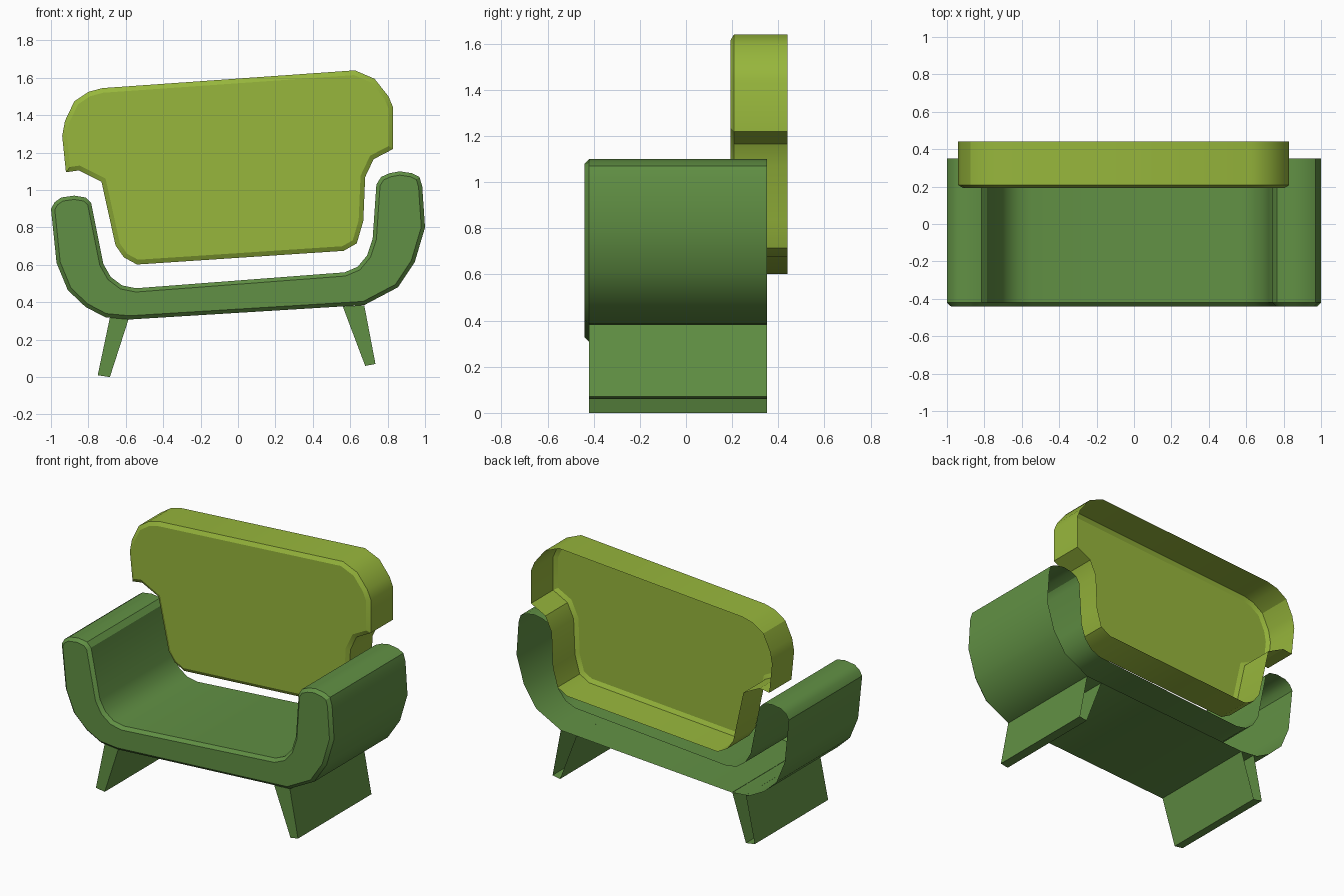
import bpy, bmesh, math
from mathutils import Vector

if "Cube" in bpy.data.objects:
    bpy.data.objects.remove(bpy.data.objects["Cube"])


def material(name, color):
    m = bpy.data.materials.new(name)
    m.diffuse_color = color
    m.use_nodes = True
    m.node_tree.nodes["Principled BSDF"].inputs["Base Color"].default_value = m.diffuse_color
    return m


def inset(pts, d):
    """Offset a clockwise outline inwards with mitred corners."""
    out = []
    n = len(pts)
    for i in range(n):
        p = Vector(pts[i])
        a = (p - Vector(pts[i - 1])).normalized()
        b = (Vector(pts[(i + 1) % n]) - p).normalized()
        na, nb = Vector((a.y, -a.x)), Vector((b.y, -b.x))
        m = (na + nb).normalized()
        out.append(p + m * d / max(m.dot(na), 0.5))
    return out


def shell(name, pts, front, back, mat, bevel=(0, 0), skip_last=False):
    """Extruded clockwise x/z outline with a bevelled front and an open back."""
    depth, width = bevel
    bm = bmesh.new()
    rings = []
    if depth:
        rings.append((inset(pts, width), front))
    rings += [(pts, front + depth), (pts, back)]
    rings = [[bm.verts.new((p[0], y, p[1])) for p in ps] for ps, y in rings]
    n = len(pts)
    bm.faces.new(rings[0][::-1])
    for f, b in zip(rings, rings[1:]):
        for i in range(n - 1 if skip_last else n):
            j = (i + 1) % n
            bm.faces.new((f[j], b[j], b[i], f[i]))
    me = bpy.data.meshes.new(name)
    bm.to_mesh(me)
    bm.free()
    me.materials.append(mat)
    ob = bpy.data.objects.new(name, me)
    bpy.context.collection.objects.link(ob)
    bpy.ops.object.select_all(action='DESELECT')
    ob.select_set(True)
    bpy.context.view_layer.objects.active = ob
    bpy.ops.object.shade_smooth_by_angle(angle=math.radians(30))
    return ob


green = material("green", (0.12, 0.28, 0.058, 1))
lime = material("lime", (0.31, 0.47, 0.045, 1))

# Seat and arms: one lopsided U profile
seat = [(-1, .9), (-.98, .935), (-.945, .96), (-.875, .97), (-.815, .96), (-.785, .93),
        (-.72, .605), (-.68, .535), (-.62, .49), (-.545, .475),
        (.57, .56), (.64, .59), (.69, .65), (.72, .74),
        (.74, 1.03), (.765, 1.07), (.81, 1.09), (.865, 1.1), (.93, 1.09), (.97, 1.07), (.985, 1.02),
        (1, .8), (.945, .615), (.855, .48), (.675, .385),
        (-.58, .308), (-.71, .32), (-.815, .375), (-.91, .465), (-.97, .61)]
shell("seat_and_arms", seat, -.44, .35, green, (.02, .02))

# Backrest cushion
back = [(-.94, 1.29), (-.925, 1.37), (-.875, 1.475), (-.8, 1.525), (-.725, 1.545),
        (.625, 1.64), (.73, 1.595), (.805, 1.5), (.83, 1.44), (.83, 1.22),
        (.725, 1.165), (.68, 1.07), (.67, .835), (.635, .715), (.565, .675),
        (-.54, .602), (-.61, .64), (-.655, .705), (-.73, 1.045), (-.85, 1.105), (-.92, 1.095)]
shell("backrest", back, .193, .44, lime, (.015, .025))

# Splayed legs, open at the top where they meet the seat
shell("left_leg", [(-.585, .31), (-.685, 0), (-.75, .01), (-.685, .318)],
      -.42, .35, green, skip_last=True)
shell("right_leg", [(.675, .384), (.735, .07), (.68, .06), (.56, .378)],
      -.42, .35, green, skip_last=True)
